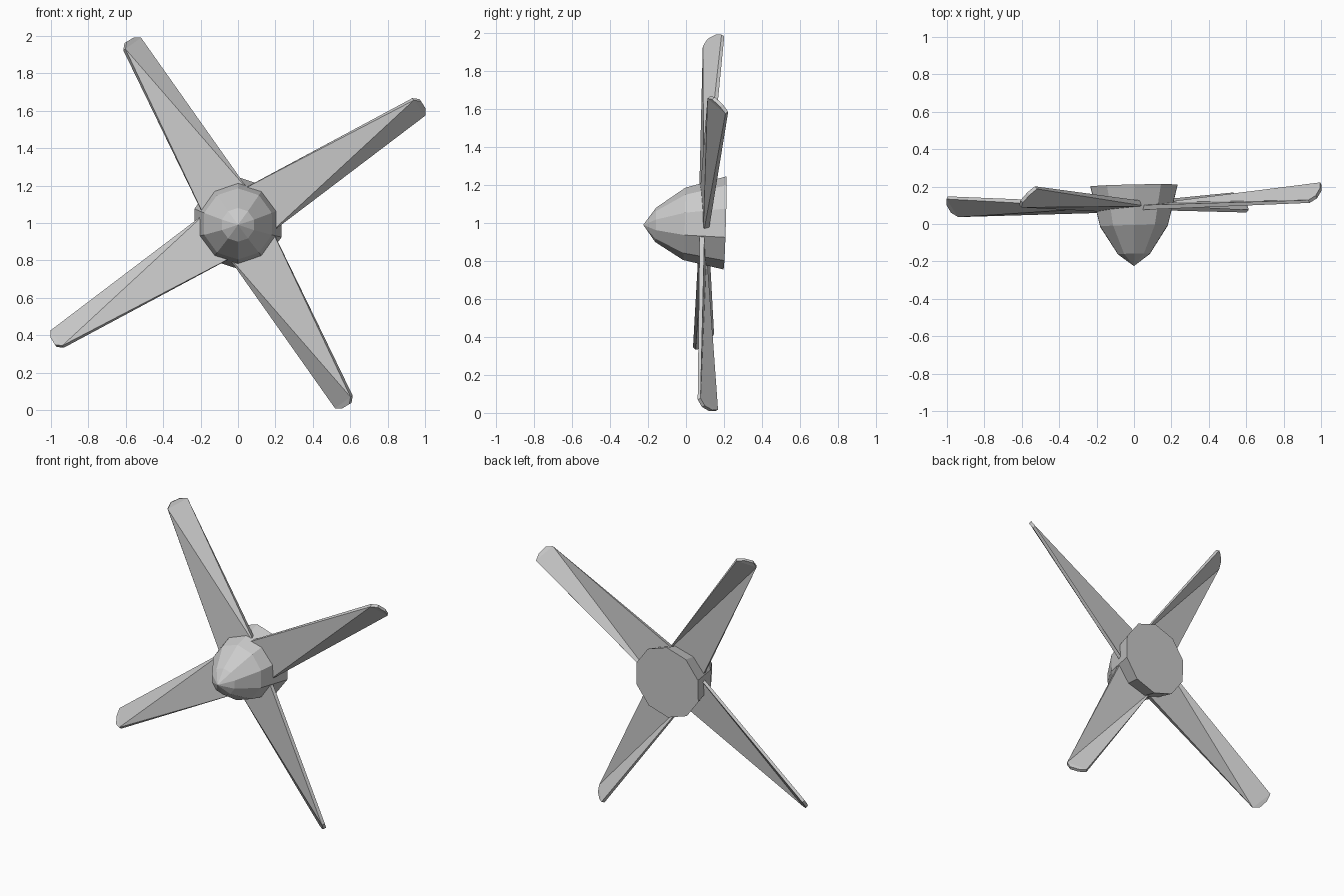
import bpy, bmesh
from math import sin, cos, radians, pi
from mathutils import Vector

if "Cube" in bpy.data.objects:
    bpy.data.objects.remove(bpy.data.objects["Cube"])


def tilt(p):
    # the whole propeller leans very slightly, shearing y
    return Vector((p[0], p[1] + 0.021 * p[0] + 0.028 * (p[2] - 1), p[2]))


def finish(name, bm):
    bmesh.ops.recalc_face_normals(bm, faces=bm.faces)
    me = bpy.data.meshes.new(name)
    bm.to_mesh(me)
    bm.free()
    bpy.context.collection.objects.link(bpy.data.objects.new(name, me))


# Spinner: ten-sided pointed nose with a flat back
def spinner():
    bm = bmesh.new()
    sides = 10
    rings = []
    for y, r, z in [(-0.16, 0.09, 0.99), (-0.01, 0.19, 0.995), (0.205, 0.245, 1.0)]:
        rings.append([bm.verts.new(tilt((r * sin(2 * pi * i / sides), y,
                                         z + r * cos(2 * pi * i / sides))))
                      for i in range(sides)])
    nose = bm.verts.new((0, -0.225, 0.99))
    for i in range(sides):
        j = (i + 1) % sides
        bm.faces.new((nose, rings[0][i], rings[0][j]))
        for a, b in zip(rings, rings[1:]):
            bm.faces.new((a[i], b[i], b[j], a[j]))
    bm.faces.new(rings[-1])
    finish("spinner", bm)


# Blade: wide flat root twisting to a narrow pitched tip with clipped corners
def blade(name, angle, length):
    a = radians(angle)
    radial, tangent = Vector((cos(a), 0, sin(a))), Vector((-sin(a), 0, cos(a)))
    bm = bmesh.new()

    def section(r, u, half, pitch, thick, y, side):
        p = radians(pitch)
        t = u * half * cos(p) + side * thick * sin(p)
        d = -u * half * sin(p) + side * thick * cos(p)
        return bm.verts.new(tilt(Vector((0, y + d, 1)) + radial * r + tangent * t))

    loops = []
    for side in (-1, 1):
        root = [section(0.1, u, 0.14, 4, 0.013, 0.092, side) for u in (-1, 1)]
        tip = [section(length + dr, u, 0.07, 43, 0.01, 0.13, side)
               for u, dr in ((1, -0.03), (0.5, 0), (-0.35, 0), (-1, -0.02))]
        bm.faces.new((root[0], root[1], tip[0]))
        bm.faces.new((root[0], tip[0], tip[3]))
        bm.faces.new(tip)
        loops.append(root + tip)
    # rim joining the front and back skins
    f, b = loops
    for i in range(6):
        j = (i + 1) % 6
        bm.faces.new((f[i], f[j], b[j], b[i]))
    finish(name, bm)


spinner()
for n, (angle, length) in enumerate([(32.7, 1.175), (120.6, 1.137),
                                     (212.7, 1.175), (300.6, 1.137)], 1):
    blade(f"blade_{n}", angle, length)
